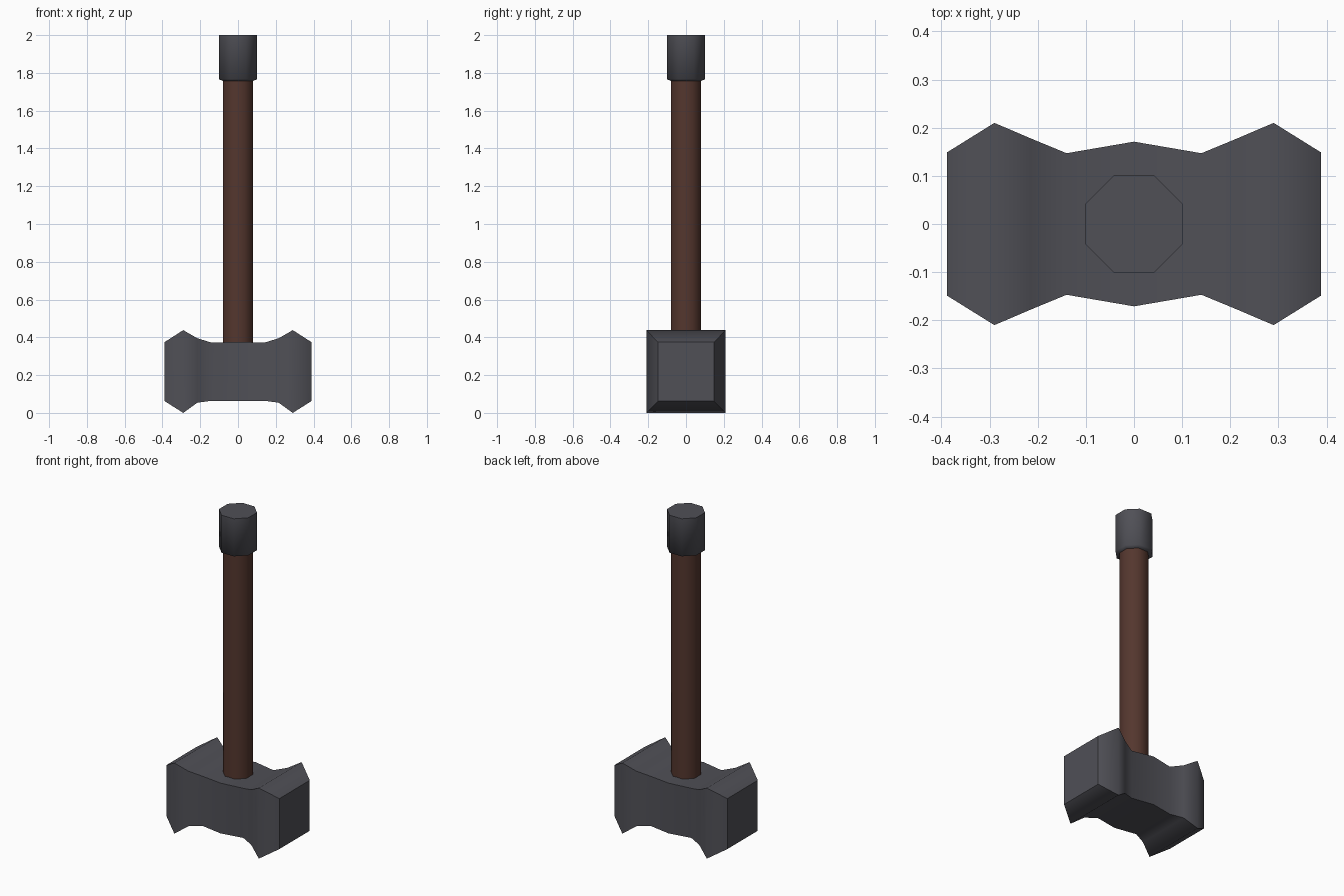
import bpy, bmesh, math

if "Cube" in bpy.data.objects:
    bpy.data.objects.remove(bpy.data.objects["Cube"])


def material(name, rgb):
    m = bpy.data.materials.new(name)
    m.diffuse_color = (*rgb, 1)
    m.use_nodes = True
    m.node_tree.nodes["Principled BSDF"].inputs["Base Color"].default_value = m.diffuse_color
    return m


iron = material("dark_iron", (0.08, 0.08, 0.094))
wood = material("brown_wood", (0.088, 0.037, 0.027))


def loft(name, rings, mat):
    """Skin a list of equal-length rings, smooth sides, sharp capped ends."""
    bm = bmesh.new()
    loops = [[bm.verts.new(p) for p in r] for r in rings]
    n = len(loops[0])
    for a, b in zip(loops, loops[1:]):
        for i in range(n):
            j = (i + 1) % n
            bm.faces.new((a[i], a[j], b[j], b[i])).smooth = True
    caps = [bm.faces.new(loops[0]), bm.faces.new(loops[-1])]
    for f in caps:
        for e in f.edges:
            e.smooth = False
    # quads as rings: the four long corner edges of the head stay sharp
    if n == 4:
        for a, b in zip(loops, loops[1:]):
            for u, v in zip(a, b):
                bm.edges.get((u, v)).smooth = False
    bmesh.ops.recalc_face_normals(bm, faces=bm.faces)
    me = bpy.data.meshes.new(name)
    bm.to_mesh(me)
    bm.free()
    me.materials.append(mat)
    ob = bpy.data.objects.new(name, me)
    bpy.context.collection.objects.link(ob)
    return ob


def octagon(half_width, z):
    r = half_width / math.cos(math.pi / 8)
    return [(r * math.cos(math.pi / 8 + i * math.pi / 4),
             r * math.sin(math.pi / 8 + i * math.pi / 4), z) for i in range(8)]


# Head: rectangular sections along x (x, half depth, bottom, top), mirrored
half = [(0.388, 0.149, 0.062, 0.375), (0.29, 0.21, 0.0, 0.438),
        (0.215, 0.178, 0.054, 0.395), (0.14, 0.147, 0.064, 0.372)]
sections = ([(-x, y, b, t) for x, y, b, t in half]
            + [(0, 0.171, 0.064, 0.376)] + half[::-1])
loft("hammer_head", [[(x, -y, b), (x, y, b), (x, y, t), (x, -y, t)]
                     for x, y, b, t in sections], iron)

# Handle shaft
loft("handle", [octagon(0.08, 0.3), octagon(0.08, 1.8)], wood)

# Pommel with a small chamfer underneath
loft("pommel", [octagon(0.08, 1.757), octagon(0.101, 1.767),
                octagon(0.101, 2.0)], iron)
